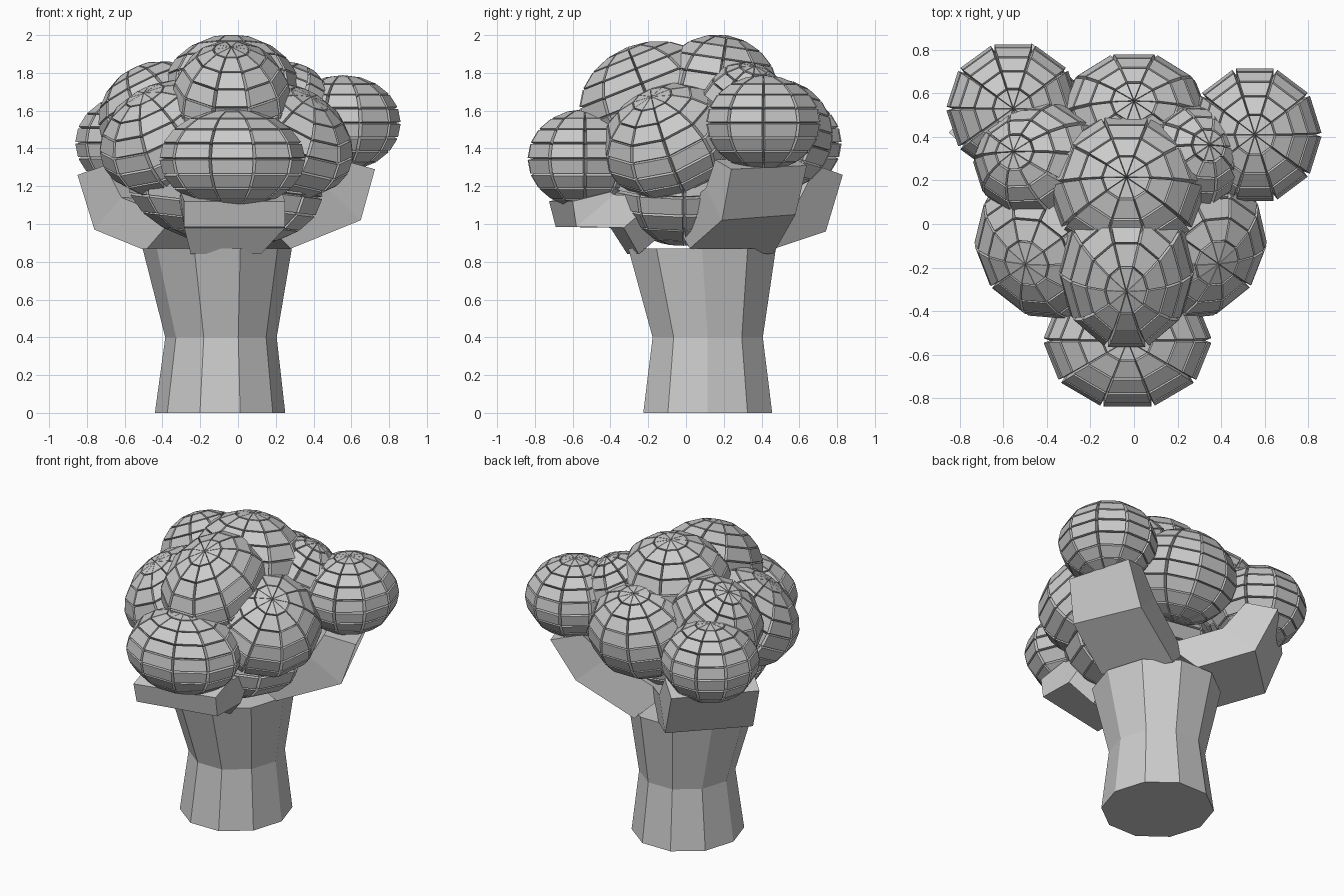
import bpy, bmesh
from math import cos, sin, pi
from mathutils import Vector, Matrix

if "Cube" in bpy.data.objects:
    bpy.data.objects.remove(bpy.data.objects["Cube"])


def finish(name, bm):
    bmesh.ops.recalc_face_normals(bm, faces=bm.faces)
    me = bpy.data.meshes.new(name)
    bm.to_mesh(me)
    bm.free()
    ob = bpy.data.objects.new(name, me)
    bpy.context.collection.objects.link(ob)
    return ob


def loft(name, sections):
    """Skin a list of closed cross-sections and cap both ends."""
    bm = bmesh.new()
    rings = [[bm.verts.new(p) for p in s] for s in sections]
    n = len(rings[0])
    for a, b in zip(rings, rings[1:]):
        for i in range(n):
            j = (i + 1) % n
            bm.faces.new((a[i], a[j], b[j], b[i]))
    bm.faces.new(rings[0])
    bm.faces.new(rings[-1])
    return finish(name, bm)


def foliage(name, centre, radii, pole=(0, 0, 1), panel=0.03):
    """Low-poly ball whose faces are each pushed out as a separate panel."""
    bm = bmesh.new()
    bmesh.ops.create_uvsphere(bm, u_segments=10, v_segments=10, radius=1)
    spin = Matrix.Rotation(pi / 2, 4, 'Z')
    tilt = Vector((0, 0, 1)).rotation_difference(Vector(pole)).to_matrix().to_4x4()
    size = Matrix.Diagonal([r - panel * 0.9 for r in radii] + [1])
    bm.transform(Matrix.Translation(centre) @ tilt @ size @ spin)
    bm.normal_update()
    res = bmesh.ops.extrude_discrete_faces(bm, faces=bm.faces[:])
    for f in res["faces"]:
        f.normal_update()
        step = f.normal * panel
        for v in f.verts:
            v.co += step
    return finish(name, bm)


# Trunk: flared ten-sided column (z, centre x, centre y, radius)
trunk = [(0, -0.095, 0.115, 0.345), (0.4, -0.09, 0.115, 0.295), (0.87, -0.11, 0.085, 0.395)]
loft("trunk", [[(cx + r * cos(i * pi / 5), cy + r * 1.04 * sin(i * pi / 5), z)
                for i in range(10)] for z, cx, cy, r in trunk])


# Branches: outer edges (left, right) thickened inward and upward
def branch(name, edges):
    hub = Vector((-0.09, 0.09, 0))
    secs = []
    for k, (l, r) in enumerate(edges):
        l, r = Vector(l), Vector(r)
        inward = hub - (l + r) / 2
        inward.z = 0
        up = 0.05 if k == len(edges) - 1 else 0.17
        v = inward.normalized() * 0.2 + Vector((0, 0, up))
        secs.append([l, r, r + v, l + v])
    loft(name, secs)


branch("front_branch", [((-0.25, -0.31, 0.84), (0.12, -0.25, 0.84)),
                        ((-0.285, -0.4, 0.98), (0.25, -0.33, 0.98)),
                        ((-0.285, -0.69, 0.985), (0.25, -0.58, 0.985)),
                        ((-0.285, -0.725, 1.12), (0.25, -0.6, 1.12))])
branch("back_left_branch", [((-0.49, 0.1, 0.86), (-0.12, 0.47, 0.87)),
                            ((-0.76, 0.36, 0.97), (-0.36, 0.74, 0.96)),
                            ((-0.85, 0.42, 1.26), (-0.47, 0.83, 1.26))])
branch("back_right_branch", [((0.28, 0.02, 0.87), (0.07, 0.46, 0.84)),
                             ((0.65, 0.19, 1.02), (0.43, 0.58, 1.05)),
                             ((0.725, 0.24, 1.29), (0.58, 0.64, 1.31))])

# Foliage balls: centre, radii, pole direction
foliage("foliage_core", (-0.07, -0.01, 1.2), (0.52, 0.41, 0.31), (0.12, 0, 1))
foliage("foliage_front", (-0.03, -0.535, 1.345), (0.385, 0.315, 0.26))
foliage("foliage_right", (0.555, 0.41, 1.535), (0.305, 0.315, 0.25))
foliage("foliage_back_left", (-0.555, 0.53, 1.43), (0.305, 0.305, 0.255))
foliage("foliage_back", (0.0, 0.48, 1.47), (0.345, 0.31, 0.295), (0, 0.3, 1))
foliage("foliage_top_back", (-0.035, 0.17, 1.695), (0.365, 0.335, 0.305), (0, 0.15, 1))
foliage("foliage_top_front", (-0.035, -0.2, 1.66), (0.315, 0.39, 0.295), (0, -0.4, 1))
foliage("foliage_side_left", (-0.38, -0.09, 1.455), (0.365, 0.36, 0.28), (-0.5, -0.4, 1))
foliage("foliage_side_right", (0.26, -0.09, 1.44), (0.365, 0.36, 0.28), (0.55, -0.4, 1))
foliage("foliage_upper_left", (-0.43, 0.29, 1.575), (0.315, 0.27, 0.28), (-0.5, 0.17, 1))
foliage("foliage_upper_right", (0.245, 0.3, 1.58), (0.26, 0.25, 0.28), (0.4, 0.25, 1))
